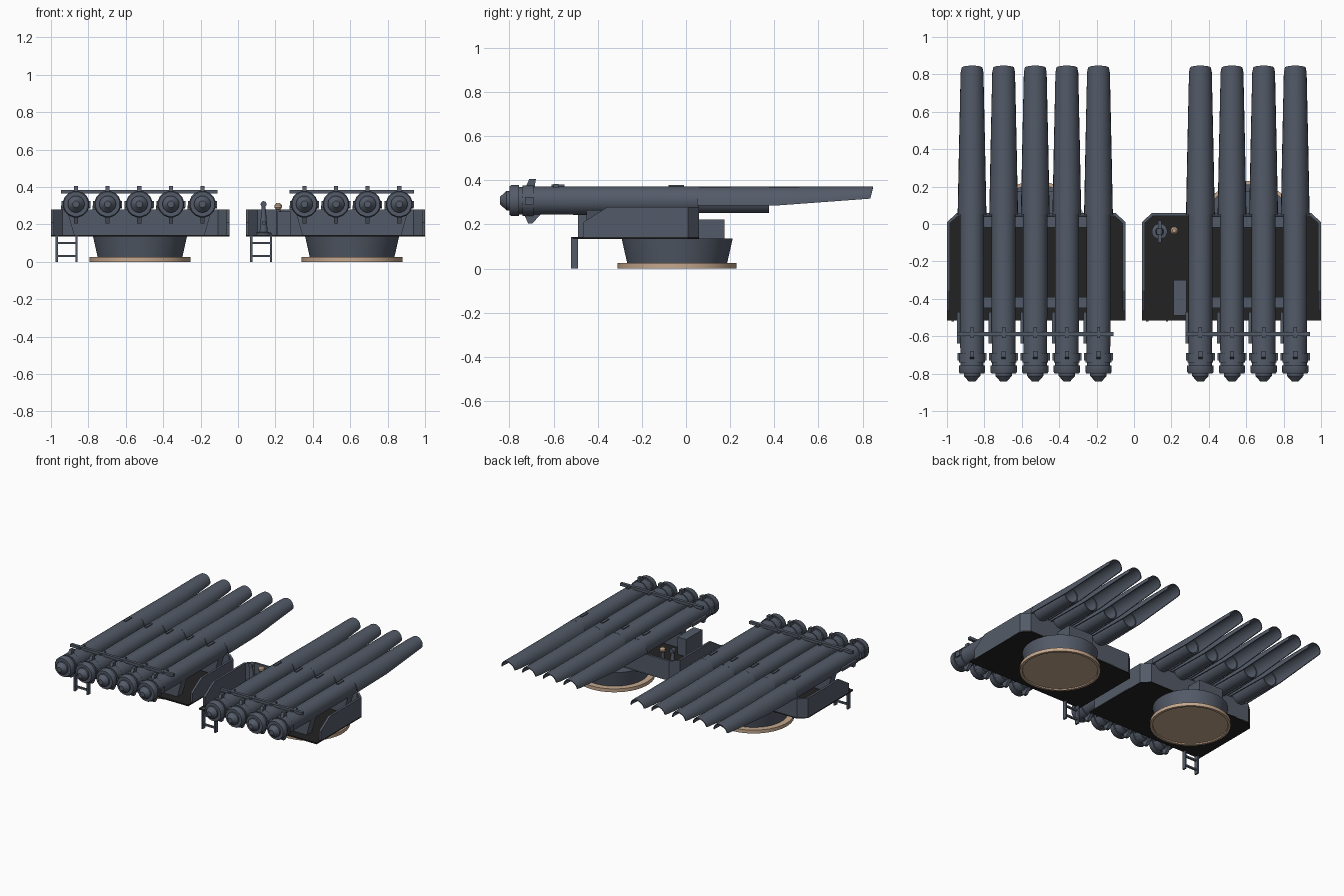
import bpy
import bmesh
from math import cos, sin, pi
from mathutils import Vector

if "Cube" in bpy.data.objects:
    bpy.data.objects.remove(bpy.data.objects["Cube"])


def material(name, rgb):
    m = bpy.data.materials.new(name)
    m.use_nodes = True
    m.diffuse_color = (*rgb, 1)
    m.node_tree.nodes["Principled BSDF"].inputs["Base Color"].default_value = (*rgb, 1)
    return m


GREY = material("blue_grey_paint", (0.088, 0.105, 0.14))
DARK = material("dark_deck", (0.016, 0.016, 0.016))
TAN = material("tan_metal", (0.56, 0.39, 0.27))


def finish(name, bm, mat, smooth=False):
    bmesh.ops.recalc_face_normals(bm, faces=bm.faces)
    mesh = bpy.data.meshes.new(name)
    bm.to_mesh(mesh)
    bm.free()
    mesh.materials.append(mat)
    ob = bpy.data.objects.new(name, mesh)
    bpy.context.collection.objects.link(ob)
    if smooth:
        bpy.ops.object.select_all(action="DESELECT")
        ob.select_set(True)
        bpy.context.view_layer.objects.active = ob
        bpy.ops.object.shade_smooth_by_angle(angle=0.6)
    return ob


def box(name, lo, hi, mat=GREY):
    bm = bmesh.new()
    bmesh.ops.create_cube(bm, size=1)
    for v in bm.verts:
        v.co = [(a + b) / 2 + c * (b - a) for a, b, c in zip(lo, hi, v.co)]
    return finish(name, bm, mat)


def prism(name, points, axis, start, end, mat=GREY):
    """Extrude a flat outline along an axis; points hold the other two axes in order."""
    bm = bmesh.new()

    def place(p, d):
        c = list(p)
        c.insert(axis, d)
        return bm.verts.new(c)

    face = bm.faces.new([place(p, start) for p in points])
    out = bmesh.ops.extrude_face_region(bm, geom=[face])
    shift = Vector((0, 0, 0))
    shift[axis] = end - start
    bmesh.ops.translate(bm, vec=shift, verts=[g for g in out["geom"] if isinstance(g, bmesh.types.BMVert)])
    return finish(name, bm, mat)


def lathe(name, profile, center, axis, mat=GREY, sides=16):
    """Spin (radius, distance) pairs round the y or z axis."""
    bm = bmesh.new()
    rings = []
    for r, d in profile:
        ring = []
        for i in range(sides):
            a = 2 * pi * (i + 0.5) / sides
            off = (r * cos(a), d, r * sin(a)) if axis == 1 else (r * cos(a), r * sin(a), d)
            ring.append(bm.verts.new(Vector(center) + Vector(off)))
        rings.append(ring)
    for a, b in zip(rings, rings[1:]):
        for i in range(sides):
            j = (i + 1) % sides
            bm.faces.new((a[i], a[j], b[j], b[i]))
    bm.faces.new(rings[0])
    bm.faces.new(rings[-1])
    return finish(name, bm, mat, True)


def hood(name, x):
    """Open-bottomed spoon that tapers toward the muzzle."""
    bm = bmesh.new()
    n = 12
    rows = []
    # y, half width, lower edge
    for y, w, zb in [(0.05, 0.077, 0.285), (0.4, 0.07, 0.285), (0.81, 0.061, 0.315), (0.835, 0.056, 0.317)]:
        row = []
        for t in (0, 0.006):
            for i in range(n + 1):
                a = pi * i / n
                up = sin(a)
                yy = y + (0.012 * up if y > 0.5 else 0)
                row.append(bm.verts.new((x + (w - t) * cos(a), yy, zb + (0.372 - zb - t) * up)))
        rows.append(row[:n + 1] + row[n + 1:][::-1])
    m = len(rows[0])
    for a, b in zip(rows, rows[1:]):
        for i in range(m):
            bm.faces.new((a[i], a[(i + 1) % m], b[(i + 1) % m], b[i]))
    for row in (rows[0], rows[-1]):
        for i in range(n):
            bm.faces.new((row[i], row[i + 1], row[m - 2 - i], row[m - 1 - i]))
    return finish(name, bm, GREY, True)


AXIS_Z = 0.308


def launch_tube(x):
    # Hollow barrel
    lathe("tube", [(0.063, -0.76), (0.065, -0.5), (0.065, 0.06), (0.058, 0.06), (0.058, 0.375),
                   (0.05, 0.375), (0.05, 0.08)], (x, 0, AXIS_Z), 1, sides=20)
    hood("tube_hood", x)
    # Stepped breech door
    lathe("breech", [(0.018, -0.842), (0.045, -0.812), (0.045, -0.8), (0.066, -0.8), (0.072, -0.79),
                     (0.072, -0.757), (0.06, -0.757), (0.06, -0.74), (0.07, -0.74), (0.07, -0.69),
                     (0.06, -0.69)], (x, 0, AXIS_Z), 1)
    # Side lugs, latches and upper and lower levers
    box("breech_lugs", (x - 0.078, -0.73, 0.29), (x + 0.078, -0.69, 0.325))
    prism("upper_lever", [(-0.74, 0.34), (-0.71, 0.405), (-0.68, 0.405), (-0.69, 0.34)], 0, x - 0.011, x + 0.011)
    prism("lower_lever", [(-0.74, 0.26), (-0.715, 0.205), (-0.695, 0.205), (-0.645, 0.26)], 0, x - 0.011, x + 0.011)
    box("top_latch", (x - 0.009, -0.08, 0.36), (x + 0.009, -0.01, 0.379))
    box("rear_latch", (x - 0.009, -0.61, 0.355), (x + 0.009, -0.55, 0.382))
    box("side_rod", (x - 0.08, -0.64, 0.28), (x - 0.058, -0.47, 0.3))


def mount(x0, x1, base_x, tubes, ladder_x):
    # Turntable: base ring with recessed underside, flared drum
    c = (base_x, -0.04, 0)
    lathe("base_ring", [(0.225, 0.008), (0.25, 0.008), (0.252, 0), (0.27, 0), (0.27, 0.025), (0.22, 0.025)],
          c, 2, TAN, 40)
    lathe("drum", [(0.226, 0.02), (0.252, 0.136)], c, 2, GREY, 40)
    box("drum_box", (base_x - 0.1, 0.06, 0.13), (base_x + 0.1, 0.175, 0.222))

    # Deck and the wall folded round its back corners
    cx, cy, back, front = 0.055, 0.01, 0.06, -0.515
    prism("deck", [(x0, front), (x1, front), (x1, cy), (x1 - cx, back), (x0 + cx, back), (x0, cy)],
          2, 0.134, 0.144, DARK)
    t = 0.016
    prism("back_wall", [(x0, cy), (x0 + cx, back), (x1 - cx, back), (x1, cy), (x1 - t, cy - 0.005),
                        (x1 - cx - 0.006, back - t), (x0 + cx + 0.006, back - t), (x0 + t, cy - 0.005)],
          2, 0.136, 0.28)
    side = [(cy, 0.136), (cy, 0.28), (-0.355, 0.28), (-0.465, 0.21), (-0.465, 0.136)]
    for a in (x0, x1 - t):
        prism("side_wall", side, 0, a, a + t)

    # Cradles under the tubes
    a, b = tubes[0] - 0.05, tubes[-1] + 0.05
    for y in (-0.45, -0.02):
        prism("cradle", [(a + 0.04, 0.14), (a, 0.28), (b, 0.28), (b - 0.04, 0.14)], 1, y, y + 0.06)

    for x in tubes:
        launch_tube(x)
    box("cross_bar", (tubes[0] - 0.08, -0.6, 0.364), (tubes[-1] + 0.08, -0.578, 0.384))

    # Boarding ladder
    for x in (ladder_x, ladder_x + 0.105):
        box("ladder_rail", (x, -0.52, 0), (x + 0.012, -0.49, 0.144))
    for z in (0.025, 0.095):
        box("ladder_rung", (ladder_x, -0.512, z), (ladder_x + 0.117, -0.498, z + 0.012))


STEP = 0.169
mount(-1.0, -0.045, -0.524, [-0.866 + STEP * i for i in range(5)], -0.975)
mount(0.042, 1.0, 0.61, [0.355 + STEP * i for i in range(4)], 0.065)

# Aiming station beside the four-tube bank
box("operator_box", (0.21, -0.49, 0.14), (0.28, -0.3, 0.27))
lathe("sight_base", [(0.042, 0.144), (0.042, 0.155), (0.022, 0.16), (0.01, 0.3)], (0.137, -0.04, 0), 2)
lathe("sight_head", [(0.016, -0.015), (0.016, 0.015)], (0.137, -0.04, 0.308), 1)
box("sight_bar", (0.128, -0.1, 0.2), (0.146, 0.02, 0.215))
lathe("handle_post", [(0.012, 0.144), (0.012, 0.285)], (0.215, -0.035, 0), 2)
lathe("handle_knob", [(0.012, 0.28), (0.02, 0.29), (0.02, 0.303), (0.01, 0.314)], (0.215, -0.035, 0), 2, TAN)
